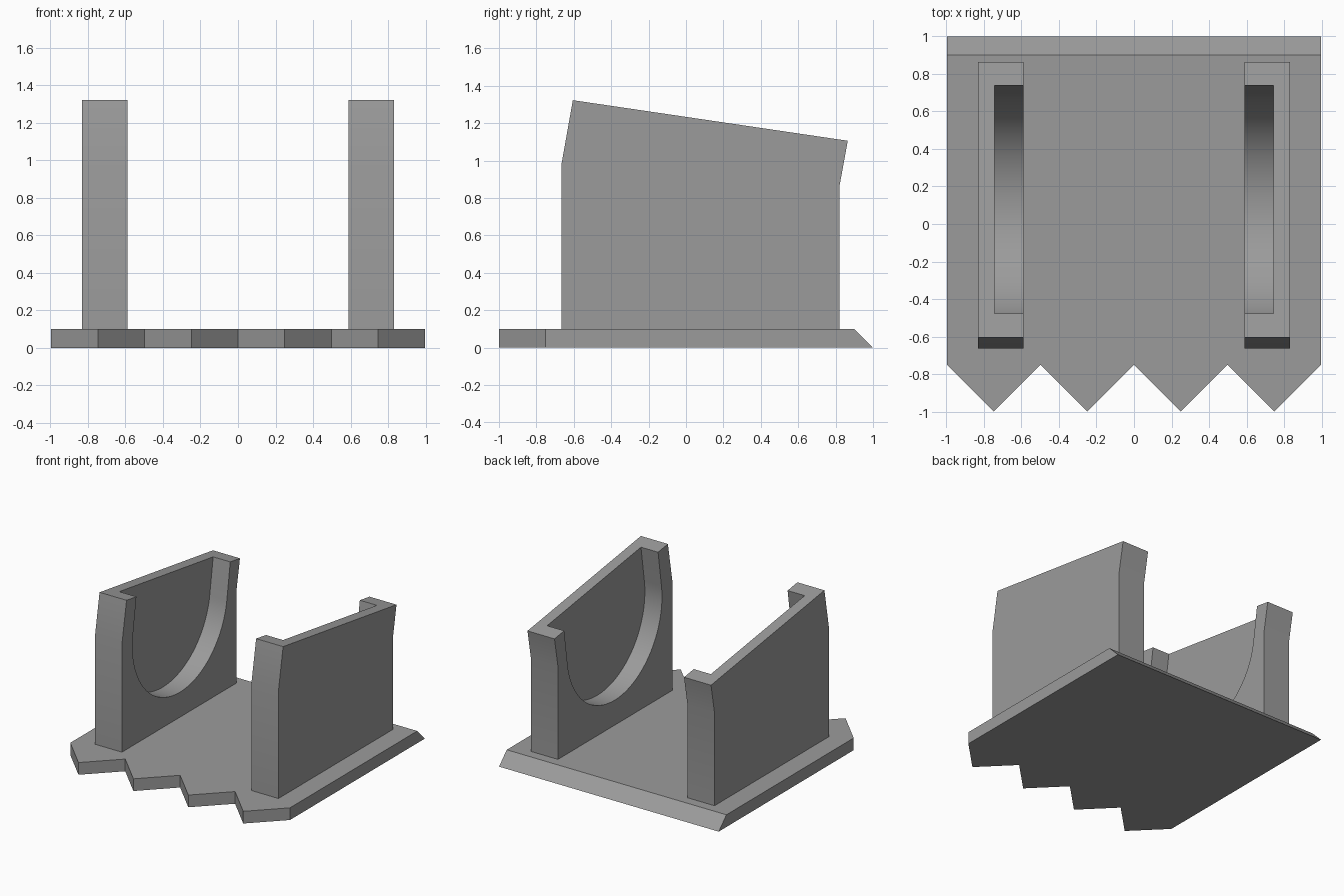
import bpy
import bmesh
from math import cos, sin, pi, radians
from mathutils import Vector

if "Cube" in bpy.data.objects:
    bpy.data.objects.remove(bpy.data.objects["Cube"], do_unlink=True)

grey = bpy.data.materials.new("plain grey")
grey.use_nodes = True
colour = (0.33, 0.33, 0.33, 1)
grey.diffuse_color = colour
grey.node_tree.nodes["Principled BSDF"].inputs["Base Color"].default_value = colour


def prism(name, outline, offset):
    """Extrude a closed 3D outline along an offset vector."""
    bm = bmesh.new()
    face = bm.faces.new([bm.verts.new(p) for p in outline])
    new = bmesh.ops.extrude_face_region(bm, geom=[face])["geom"]
    verts = [v for v in new if isinstance(v, bmesh.types.BMVert)]
    bmesh.ops.translate(bm, vec=Vector(offset), verts=verts)
    bmesh.ops.recalc_face_normals(bm, faces=bm.faces)
    mesh = bpy.data.meshes.new(name)
    bm.to_mesh(mesh)
    bm.free()
    obj = bpy.data.objects.new(name, mesh)
    bpy.context.collection.objects.link(obj)
    mesh.materials.append(grey)
    return obj


def activate(obj):
    bpy.ops.object.select_all(action="DESELECT")
    obj.select_set(True)
    bpy.context.view_layer.objects.active = obj


# Base plate with a zigzag front edge
half, thick = 0.997, 0.1
zigzag = [(half * (i / 4 - 1), -1 if i % 2 else -0.75, 0) for i in range(9)]
base = prism("base_plate", zigzag + [(half, 1, 0), (-half, 1, 0)], (0, 0, thick))

# Slope the rear edge of the plate
for v in base.data.vertices:
    if v.co.y > 0.95 and v.co.z > 0.05:
        v.co.y = 0.9

# Side wall, leaning back at the top
inner, panel, outer = 0.588, 0.743, 0.833
side = [(-0.665, thick), (-0.665, 0.985), (-0.605, 1.323),
        (0.865, 1.106), (0.82, 0.86), (0.82, thick)]
wall = prism("side_walls", [(inner, y, z) for y, z in side], (outer - inner, 0, 0))

# Round-bottomed pocket, tilted like the wall top and open inward and upward
cy, cz, radius, tilt, steps = 0.087, 0.92, 0.615, radians(8.5), 48
arc = [(cy + radius * cos(a), cz + radius * sin(a))
       for a in (pi + pi * i / steps - tilt for i in range(steps + 1))]
rise = (0.5 * sin(tilt), 0.5 * cos(tilt))
pocket = [(arc[0][0] + rise[0], arc[0][1] + rise[1])] + arc
pocket.append((arc[-1][0] + rise[0], arc[-1][1] + rise[1]))
cutter = prism("pocket_cutter", [(inner - 0.1, y, z) for y, z in pocket],
               (panel - inner + 0.1, 0, 0))
cutter.hide_render = True

activate(wall)
cut = wall.modifiers.new("pocket", "BOOLEAN")
cut.operation = "DIFFERENCE"
cut.solver = "EXACT"
cut.object = cutter
bpy.ops.object.modifier_apply(modifier=cut.name)
bpy.data.objects.remove(cutter, do_unlink=True)

# Opposite wall
mirror = wall.modifiers.new("opposite wall", "MIRROR")
mirror.use_mirror_merge = False
bpy.ops.object.modifier_apply(modifier=mirror.name)
bpy.ops.object.shade_smooth_by_angle(angle=radians(30))
